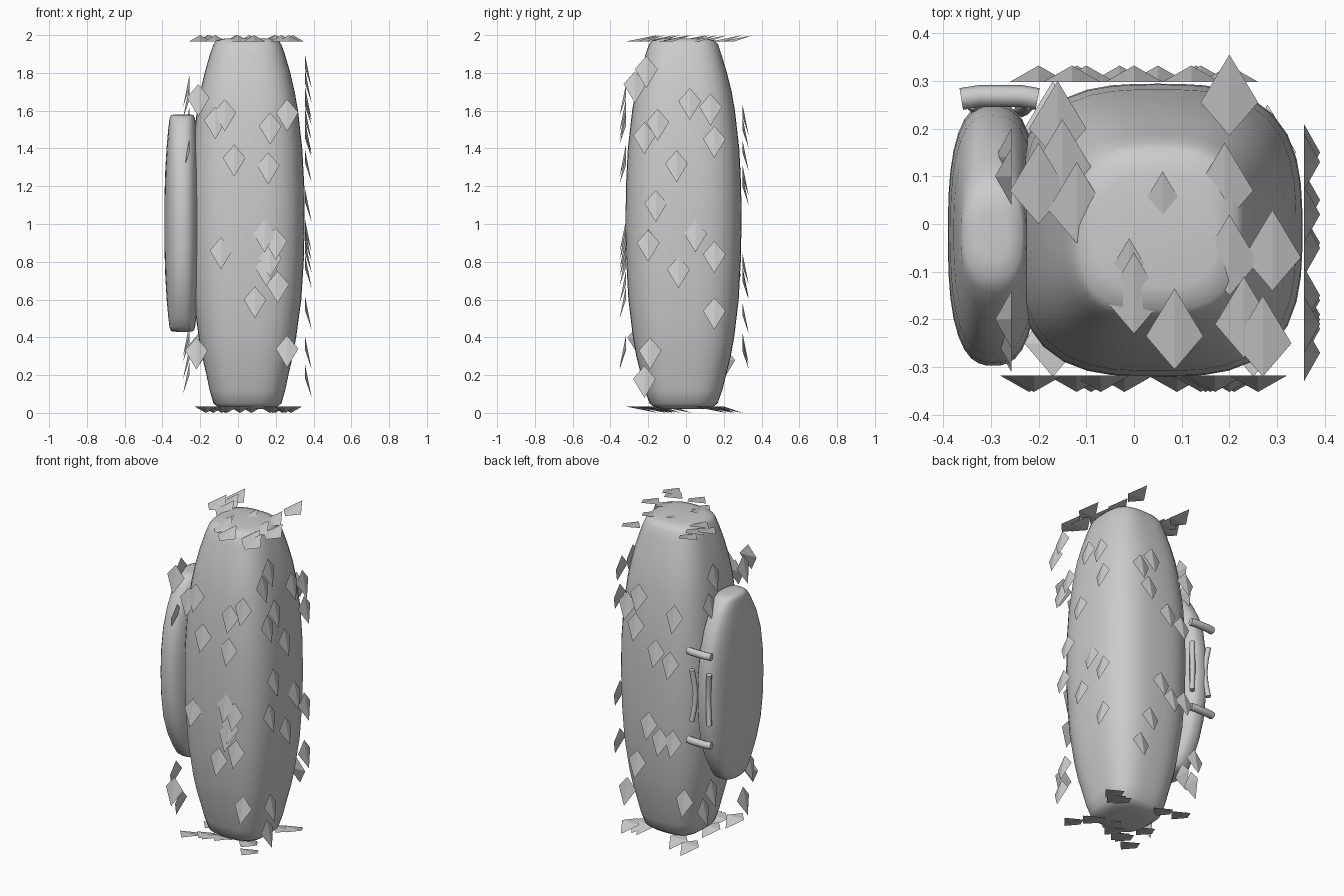
import bpy, bmesh, math, random
from mathutils import Vector

if "Cube" in bpy.data.objects:
    bpy.data.objects.remove(bpy.data.objects["Cube"])

random.seed(4)


def make_object(name, bm, smooth):
    bmesh.ops.recalc_face_normals(bm, faces=bm.faces)
    for f in bm.faces:
        f.smooth = smooth
    me = bpy.data.meshes.new(name)
    bm.to_mesh(me)
    bm.free()
    ob = bpy.data.objects.new(name, me)
    bpy.context.collection.objects.link(ob)
    return ob


def loft(name, cx, cy, rows, power, seg=40):
    """Stack rounded-square sections given as (z, half x, half y)."""
    bm = bmesh.new()
    rings = []
    for z, hx, hy in rows:
        ring = []
        for i in range(seg):
            a = 2 * math.pi * i / seg
            c, s = math.cos(a), math.sin(a)
            k = (abs(c) ** power + abs(s) ** power) ** (-1 / power)
            ring.append(bm.verts.new((cx + hx * k * c, cy + hy * k * s, z)))
        rings.append(ring)
    for r0, r1 in zip(rings, rings[1:]):
        for i in range(seg):
            j = (i + 1) % seg
            bm.faces.new((r0[i], r0[j], r1[j], r1[i]))
    bm.faces.new(rings[0])
    bm.faces.new(rings[-1])
    return make_object(name, bm, True)


def tube(name, pts, r):
    cu = bpy.data.curves.new(name, 'CURVE')
    cu.dimensions = '3D'
    cu.bevel_depth = r
    cu.bevel_resolution = 2
    cu.use_fill_caps = True
    sp = cu.splines.new('POLY')
    sp.points.add(len(pts) - 1)
    for p, co in zip(sp.points, pts):
        p.co = (*co, 1)
    ob = bpy.data.objects.new(name, cu)
    bpy.context.collection.objects.link(ob)
    return ob


def scales(name, origin, u, tip, out, spots):
    """Kite scales on one plane: ridge runs to a lifted tip."""
    o, u, tip, out = map(Vector, (origin, u, tip, out))
    bm = bmesh.new()
    for a, b in spots:
        # a runs along +u, b along the positive axis of the tip direction
        c = o + u * a + Vector(map(abs, tip)) * b
        t = bm.verts.new(c - tip * 0.07)
        l = bm.verts.new(c - u * 0.06)
        r = bm.verts.new(c + u * 0.06)
        p = bm.verts.new(c + tip * 0.10 + out * 0.034)
        for f in ((t, l, p), (t, p, r), (l, r, p), (t, r, l)):
            bm.faces.new(f)
    return make_object(name, bm, False)


# Main bulging body
loft("body", 0.05, -0.013, [
    (0.02, 0.10, 0.10), (0.028, 0.15, 0.15), (0.05, 0.18, 0.18),
    (0.12, 0.20, 0.205), (0.2, 0.217, 0.225), (0.3, 0.24, 0.25),
    (0.4, 0.258, 0.268), (0.6, 0.285, 0.292), (0.8, 0.298, 0.303),
    (1.0, 0.303, 0.307), (1.2, 0.301, 0.305), (1.4, 0.29, 0.295),
    (1.6, 0.268, 0.272), (1.7, 0.25, 0.255), (1.8, 0.227, 0.23),
    (1.9, 0.198, 0.2), (1.95, 0.18, 0.183), (1.972, 0.165, 0.165),
    (1.982, 0.12, 0.12)], 3.0)

# Flat side pod
half = [(0, .095, .275), (.15, .094, .268), (.28, .09, .25), (.4, .083, .21),
        (.5, .074, .155), (.55, .068, .12), (.572, .06, .09), (.576, .03, .05)]
rows = [(1.005 - z, x, y) for z, x, y in reversed(half)]
rows += [(1.005 + z, x, y) for z, x, y in half[1:]]
loft("side_pod", -0.295, -0.022, rows, 2.7)

# Bands across the pod's back edge and bowed rods between them
for n, z in (("upper", 1.29), ("lower", 0.73)):
    tube(n + "_band", [(-0.362, 0.262, z), (-0.325, 0.268, z), (-0.28, 0.268, z),
                       (-0.235, 0.268, z), (-0.202, 0.262, z)], 0.023)
for n, x, s in (("inner", -0.22, -1), ("outer", -0.34, 1)):
    tube(n + "_rod", [(x, 0.255, 0.85), (x + s * 0.01, 0.245, 0.93),
                      (x + s * 0.015, 0.24, 1.01), (x + s * 0.01, 0.245, 1.09),
                      (x, 0.255, 1.17)], 0.016)

# Kite scales on the six sides
X, Y, DOWN = (1, 0, 0), (0, 1, 0), (0, 0, -1)
scales("front_scales", (0, -0.318, 0), X, DOWN, (0, -1, 0), [
    (-.21, 1.67), (-.12, 1.55), (-.07, 1.59), (.17, 1.52), (.26, 1.59),
    (-.02, 1.35), (.16, 1.31), (.14, .95), (.2, .91), (.17, .82), (.15, .77),
    (.21, .68), (.09, .6), (-.09, .86), (.26, .34), (-.22, .33)])
scales("right_scales", (0.356, 0, 0), Y, DOWN, X, [
    (-.21, 1.82), (-.27, 1.74), (.02, 1.65), (.13, 1.62), (-.15, 1.54),
    (-.22, 1.47), (.15, 1.45), (-.05, 1.32), (-.16, 1.11), (.05, .95),
    (-.2, .9), (.15, .84), (-.04, .76), (.15, .54), (-.19, .33), (-.22, .18)])
scales("back_scales", (0, 0.298, 0), X, DOWN, Y, [
    (.12, 1.57), (.2, 1.5), (-.13, 1.5), (.14, 1.38), (0, 1.25), (-.1, 1.2),
    (.05, .78), (-.03, .7), (-.12, .71), (.2, .33), (.13, .52), (-.2, .36)])
scales("left_scales", (-0.257, 0, 0), Y, DOWN, (-1, 0, 0), [
    (.1, 1.72), (-.2, 1.66), (.14, 1.55), (-.24, 1.38), (-.25, .4),
    (.12, .37), (.2, .28), (-.2, .2)])
scales("top_scales", (0, 0, 1.966), X, Y, (0, 0, 1), [
    (.2, .255), (.19, .07), (.085, -.235), (.29, -.07), (.2, -.08),
    (.23, -.21), (.27, -.25), (-.01, -.13), (0, -.16), (.06, .01),
    (-.12, .03), (-.2, .07), (-.16, .2), (-.15, .12)])
scales("bottom_scales", (0, 0, 0.034), X, Y, (0, 0, -1),
       [(-.17, -.25), (-.17, .2), (.28, .15), (.25, -.25)] +
       [(random.uniform(-.16, .27), random.uniform(-.25, .2)) for _ in range(10)])
